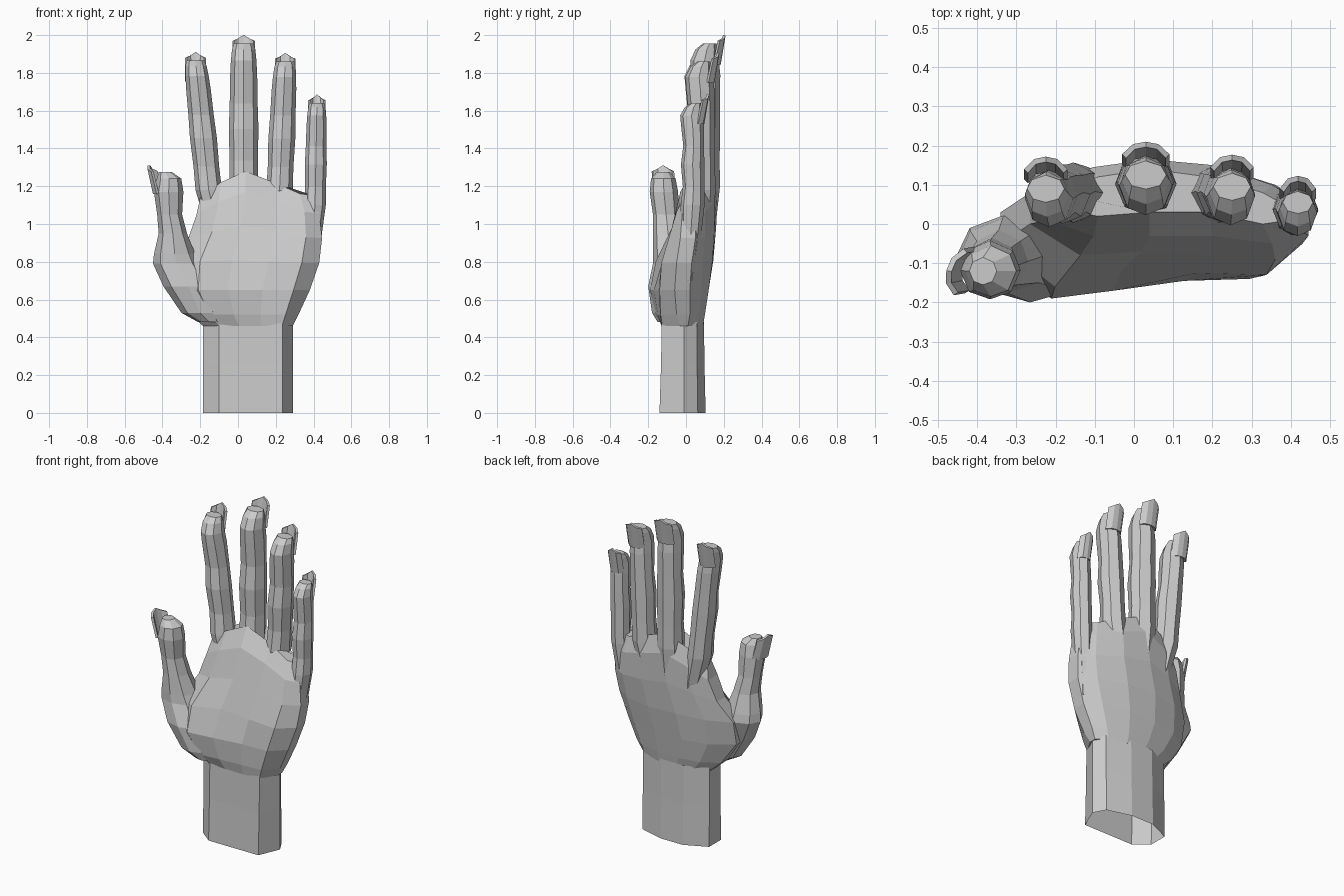
import bpy, bmesh
from mathutils import Vector

if "Cube" in bpy.data.objects:
    bpy.data.objects.remove(bpy.data.objects["Cube"])

skin = bpy.data.materials.new("light_grey")
skin.diffuse_color = (0.6, 0.6, 0.6, 1)
skin.use_nodes = True
skin.node_tree.nodes["Principled BSDF"].inputs["Base Color"].default_value = skin.diffuse_color


def make(name, bm):
    bmesh.ops.recalc_face_normals(bm, faces=bm.faces)
    me = bpy.data.meshes.new(name)
    bm.to_mesh(me)
    bm.free()
    me.materials.append(skin)
    ob = bpy.data.objects.new(name, me)
    bpy.context.collection.objects.link(ob)
    return ob


def loft(name, rings, cap_start=True, cap_end=True):
    bm = bmesh.new()
    vs = [[bm.verts.new(p) for p in r] for r in rings]
    n = len(vs[0])
    for a, b in zip(vs, vs[1:]):
        for i in range(n):
            j = (i + 1) % n
            bm.faces.new((a[i], a[j], b[j], b[i]))
    if cap_start:
        bm.faces.new(vs[0][::-1])
    if cap_end:
        bm.faces.new(vs[-1])
    return make(name, bm)


# Eight-sided digit cross-section, unit size
SECTION = [(0, -1), (.68, -.75), (1, 0), (.75, .65), (0, 1),
           (-.75, .65), (-1, 0), (-.68, -.75)]


def ring(c, hw, hd):
    return [(c[0] + hw * x, c[1] + hd * y, c[2]) for x, y in SECTION]


def nail(name, low, high, side, out):
    # folded plate: raised centre line, sides wrapped back
    bm = bmesh.new()
    rows = []
    for c, lift in ((low, 0), (high, .03)):
        c, s, o = Vector(c), Vector(side), Vector(out)
        drop = Vector((0, 0, -lift))
        rows.append([bm.verts.new(p) for p in
                     (c - s - o * .03 + drop, c - s * .55 - o * .006 + drop * .6, c,
                      c + s * .55 - o * .006 + drop * .6, c + s - o * .03 + drop)])
    for i in range(4):
        bm.faces.new((rows[0][i], rows[0][i + 1], rows[1][i + 1], rows[1][i]))
    ob = make(name, bm)
    m = ob.modifiers.new("thickness", 'SOLIDIFY')
    m.thickness = .014
    m.offset = 0


# Wrist: open tube
outline = [(-.185, -.07), (-.1, -.135), (.235, -.135), (.29, -.01), (.25, .06),
           (.1, .1), (-.05, .1), (-.185, .04)]
loft("wrist", [[(x, y * k, z) for x, y in outline]
               for z, k in ((0, 1.04), (.25, .98), (.48, .95))], False, False)

# Palm: rows of z, left x, right x, front depths, back depths
U = (0, .18, .4, .65, .88, 1)
ARCH = (-.06, .02, .08, .02, -.04, -.05)
ROWS = [
    (.46, -.185, .29, (-.08, -.125, -.13, -.13, -.125, -.03), (.03, .07, .09, .09, .06, .01)),
    (.52, -.25, .32, (-.10, -.16, -.15, -.14, -.135, -.05), (.02, .08, .10, .10, .07, .02)),
    (.65, -.34, .38, (-.11, -.19, -.17, -.145, -.14, -.06), (.00, .09, .12, .12, .08, .02)),
    (.80, -.34, .43, (-.05, -.16, -.12, -.125, -.13, -.05), (.03, .11, .145, .14, .09, .03)),
    (.95, -.265, .445, (.00, -.08, -.07, -.08, -.09, -.03), (.08, .135, .16, .15, .10, .05)),
    (1.10, -.22, .43, (.01, -.03, -.03, -.03, -.05, -.02), (.10, .145, .165, .15, .10, .05)),
    (1.20, -.20, .40, (.04, .02, .03, .03, .00, .01), (.08, .12, .14, .12, .08, .04)),
]
rings = []
for z, x0, x1, front, back in ROWS:
    w = min(1, max(0, (z - .75) / .4))
    pts = [(x0 + (x1 - x0) * u, y, z + a * w) for u, y, a in zip(U, front, ARCH)]
    pts += [(x0 + (x1 - x0) * u, y, z + a * w) for u, y, a in zip(U, back, ARCH)][::-1]
    rings.append(pts)
loft("palm", rings)

# Fingers: fraction along length, width, depth and backward shift
PROFILE = [(0, 1, 1, 0), (.18, .97, .9, .005), (.4, 1.02, .98, 0), (.58, .96, .88, .006),
           (.78, .93, .97, 0), (.88, .88, .95, -.006), (.96, .8, .75, .006), (1, .68, .45, .02)]


def finger(name, root, base, tip, hw, hd):
    root, base, tip = Vector(root), Vector(base), Vector(tip)
    rs = [ring(root, hw * .5, hd * .5), ring(root.lerp(base, .5), hw * .85, hd * .85)]
    for t, w, d, dy in PROFILE:
        c = base.lerp(tip, t)
        rs.append(ring((c.x, c.y + dy, c.z), hw * w, hd * d))
    loft(name, rs)
    back = tip.y + hd
    nail(name + "_nail", (tip.x, back - .008, tip.z - .11), (tip.x, back + .018, tip.z + .045),
         (hw * .72, 0, 0), (0, 1, 0))


finger("index_finger", (-.08, .08, .85), (-.155, .08, 1.18), (-.225, .07, 1.865), .07, .077)
finger("middle_finger", (.03, .085, .85), (.03, .10, 1.2), (.03, .105, 1.955), .077, .08)
finger("ring_finger", (.15, .075, .82), (.22, .08, 1.18), (.25, .075, 1.86), .07, .077)
finger("little_finger", (.37, .01, .70), (.408, .035, 1.1), (.418, .035, 1.64), .057, .063)

# Thumb with its muscle pad
THUMB = [(.48, -.15, -.10, .06, .05), (.53, -.20, -.105, .10, .075), (.67, -.265, -.10, .13, .10),
         (.79, -.325, -.075, .125, .10), (.84, -.335, -.08, .11, .095), (.95, -.345, -.095, .075, .08),
         (1.05, -.362, -.105, .066, .07), (1.17, -.367, -.117, .078, .075),
         (1.24, -.365, -.12, .065, .065), (1.275, -.385, -.12, .035, .035)]
loft("thumb", [ring((x, y, z), hw, hd) for z, x, y, hw, hd in THUMB])
nail("thumb_nail", (-.443, -.115, 1.16), (-.472, -.12, 1.31), (.012, .055, 0), (-1, .1, 0))
